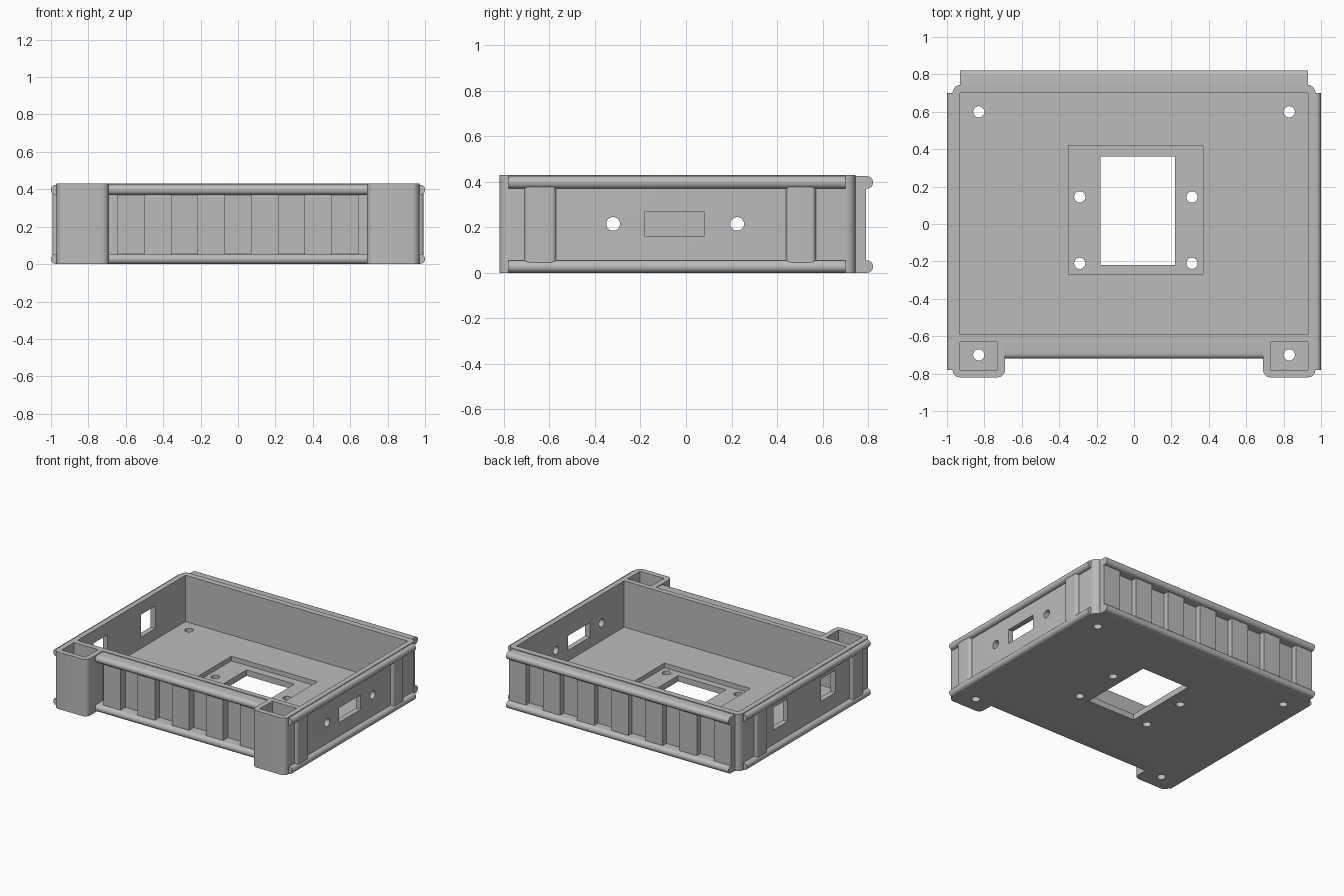
import bpy, bmesh, math
from mathutils import Vector

cube = bpy.data.objects.get("Cube")
if cube:
    bpy.data.objects.remove(cube, do_unlink=True)

grey = bpy.data.materials.new("matte grey")
grey.use_nodes = True
grey.diffuse_color = (0.5, 0.5, 0.5, 1)
grey.node_tree.nodes["Principled BSDF"].inputs["Base Color"].default_value = (0.5, 0.5, 0.5, 1)


def prism(name, points, sweep):
    """Flat outline extruded along a vector."""
    bm = bmesh.new()
    face = bm.faces.new([bm.verts.new(p) for p in points])
    top = bmesh.ops.extrude_face_region(bm, geom=[face])
    moved = [g for g in top["geom"] if isinstance(g, bmesh.types.BMVert)]
    bmesh.ops.translate(bm, verts=moved, vec=sweep)
    bmesh.ops.recalc_face_normals(bm, faces=bm.faces)
    mesh = bpy.data.meshes.new(name)
    bm.to_mesh(mesh)
    bm.free()
    mesh.materials.append(grey)
    obj = bpy.data.objects.new(name, mesh)
    bpy.context.collection.objects.link(obj)
    return obj


def fillet(corners, steps=6):
    """Round each right-angled (x, y, radius) corner of an outline."""
    out = []
    for i, (x, y, r) in enumerate(corners):
        p = Vector((x, y))
        if r == 0:
            out.append(p)
            continue
        a = (Vector(corners[i - 1][:2]) - p).normalized() * r
        b = (Vector(corners[(i + 1) % len(corners)][:2]) - p).normalized() * r
        for k in range(steps + 1):
            t = k / steps * math.pi / 2
            out.append(p + a * (1 - math.sin(t)) + b * (1 - math.cos(t)))
    return out


def slab(name, corners, z0, z1):
    return prism(name, [(p.x, p.y, z0) for p in fillet(corners)], (0, 0, z1 - z0))


def box(name, x0, x1, y0, y1, z0, z1):
    return slab(name, [(x0, y0, 0), (x1, y0, 0), (x1, y1, 0), (x0, y1, 0)], z0, z1)


def drill(axis, x, y, z, length, r=0.03, n=24):
    ring = [(r * math.cos(k * math.tau / n), r * math.sin(k * math.tau / n)) for k in range(n)]
    if axis == "z":
        return prism("drill", [(x + a, y + b, z) for a, b in ring], (0, 0, length))
    return prism("drill", [(x, y + a, z + b) for a, b in ring], (length, 0, 0))


def smooth(obj):
    bpy.ops.object.select_all(action="DESELECT")
    obj.select_set(True)
    bpy.context.view_layer.objects.active = obj
    bpy.ops.object.shade_smooth_by_angle(angle=math.radians(35))


# Tray body with two front corner posts
TOP, FLOOR = 0.43, 0.08
tray = slab("tray", [
    (-0.97, 0.745, 0.045), (-0.97, -0.82, 0.04), (-0.69, -0.82, 0.04), (-0.69, -0.63, 0),
    (0.69, -0.63, 0), (0.69, -0.82, 0.04), (0.97, -0.82, 0.04), (0.97, 0.745, 0.045)], 0, TOP)

# Cavity, floor recess and opening
cutters = [
    box("cavity", -0.93, 0.93, -0.59, 0.70, FLOOR, 0.6),
    box("recess", -0.35, 0.37, -0.27, 0.42, 0.045, 0.2),
    box("opening", -0.18, 0.22, -0.22, 0.36, -0.1, 0.2),
    # Slot in the left wall, windows in the right wall
    box("slot", 0.9, 1.1, -0.18, 0.08, 0.16, 0.27),
    box("window", -1.1, -0.9, 0.17, 0.34, 0.165, 0.335),
    box("window", -1.1, -0.9, -0.40, -0.23, 0.165, 0.335),
]
cutters += [drill("x", 0.9, y, 0.215, 0.2) for y in (-0.32, 0.225)]
cutters += [drill("z", x, y, -0.1, 0.25) for x in (-0.29, 0.31) for y in (-0.21, 0.145)]

# Post pockets and corner screw holes
for s in (-1, 1):
    cutters.append(box("pocket", s * 0.83 - 0.1, s * 0.83 + 0.1, -0.78, -0.63, FLOOR, 0.6))
    cutters += [drill("z", s * 0.83, y, -0.1, 0.25) for y in (-0.70, 0.60)]

bpy.context.view_layer.objects.active = tray
for cutter in cutters:
    cutter.hide_render = True
    cut = tray.modifiers.new("cut", "BOOLEAN")
    cut.operation, cut.solver, cut.object = "DIFFERENCE", "EXACT", cutter
    bpy.ops.object.modifier_apply(modifier=cut.name)
    bpy.data.objects.remove(cutter, do_unlink=True)
smooth(tray)


# Half-round rails along the top and bottom edges
def rail(name, base, reach, side, along, z, start, end, r=0.0275, n=10):
    profile = [(0, z - r)]
    for k in range(n + 1):
        t = -math.pi / 2 + math.pi * k / n
        profile.append((reach - r + r * math.cos(t), z + r * math.sin(t)))
    profile.append((0, z + r))
    if along == "x":
        pts, sweep = [(start, side * (base + u), v) for u, v in profile], (end - start, 0, 0)
    else:
        pts, sweep = [(side * (base + u), start, v) for u, v in profile], (0, end - start, 0)
    smooth(prism(name, pts, sweep))


for level, z in (("lower", 0.0275), ("upper", 0.397)):
    rail(level + "_front_rail", 0.62, 0.10, -1, "x", z, -0.69, 0.69)
    rail(level + "_back_rail", 0.735, 0.087, 1, "x", z, -0.93, 0.93)
    rail(level + "_left_rail", 0.96, 0.04, 1, "y", z, -0.78, 0.70)
    rail(level + "_right_rail", 0.96, 0.04, -1, "y", z, -0.78, 0.70)

# Evenly spaced ribs on the front and back walls
for i in range(-3, 4):
    x0, x1 = i * 0.286 - 0.0715, i * 0.286 + 0.0715
    box("back_rib", x0, x1, 0.735, 0.79, 0.04, 0.38)
    if abs(i) < 3:
        box("front_rib", x0, x1, -0.688, -0.62, 0.04, 0.38)

# Rounded ribs on the side walls
for s in (-1, 1):
    for y0, y1 in ((-0.71, -0.57), (0.44, 0.57)):
        smooth(slab("side_rib", [(s * 0.96, y0, 0), (s * 0.992, y0, 0.02),
                                 (s * 0.992, y1, 0.02), (s * 0.96, y1, 0)], 0.04, 0.38))
